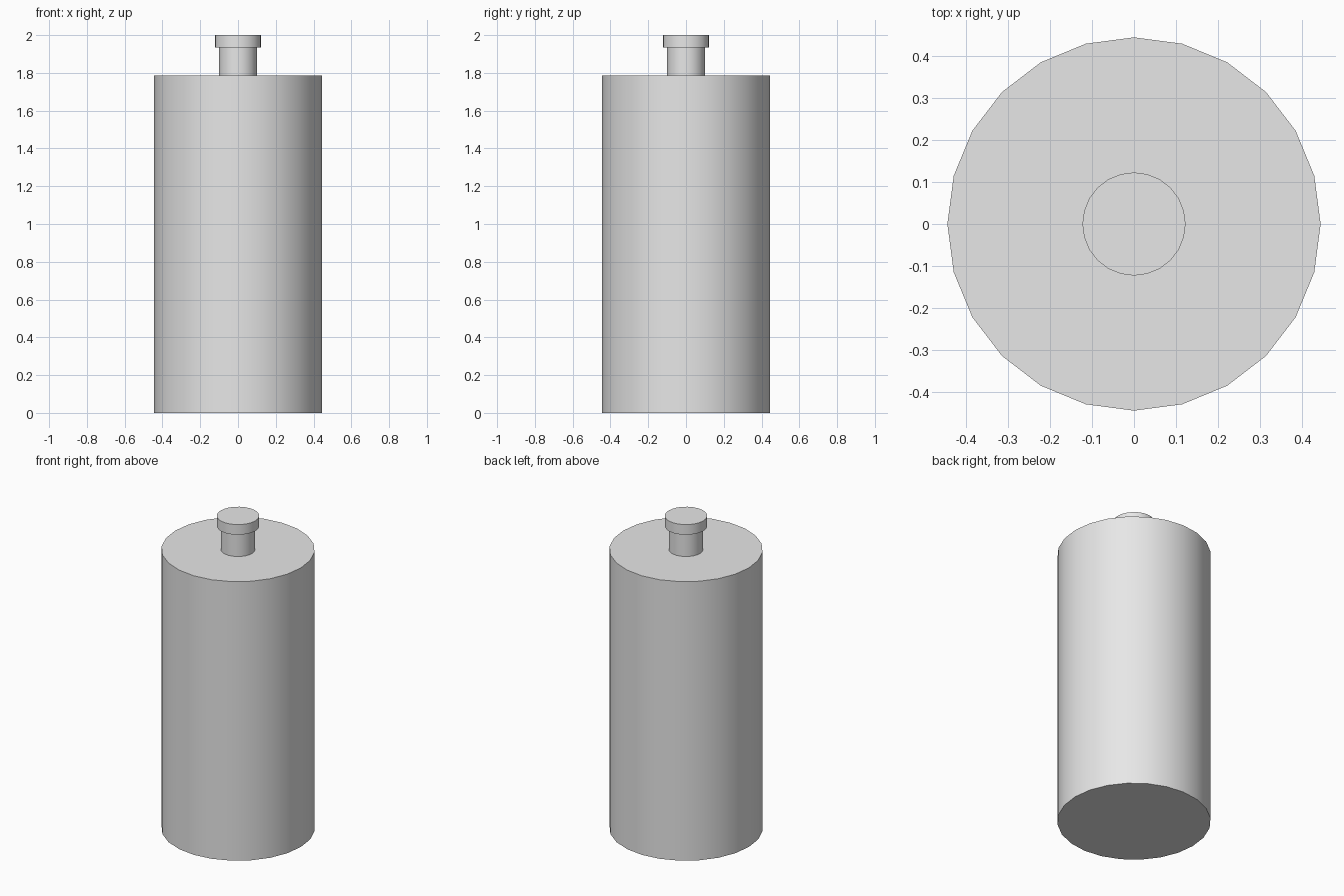
import bpy
import math

cube = bpy.data.objects.get("Cube")
if cube:
    bpy.data.objects.remove(cube, do_unlink=True)

# Single plain grey
grey = bpy.data.materials.new("plain grey")
grey.use_nodes = True
COLOUR = (0.8, 0.8, 0.8, 1.0)
grey.diffuse_color = COLOUR
grey.node_tree.nodes["Principled BSDF"].inputs["Base Color"].default_value = COLOUR


def upright_cylinder(name, radius, bottom, top, sides=24):
    """Capped cylinder between two heights, with a corner on the x axis."""
    bpy.ops.mesh.primitive_cylinder_add(
        vertices=sides, radius=radius, depth=top - bottom,
        location=(0, 0, (bottom + top) / 2))
    obj = bpy.context.object
    obj.name = name
    obj.data.name = name
    obj.data.materials.append(grey)
    bpy.ops.object.shade_smooth_by_angle(angle=math.radians(30))
    return obj


# Main body, narrow neck sunk slightly into its neighbours, and wider lid
upright_cylinder("body", 0.445, 0.0, 1.785)
upright_cylinder("neck", 0.10, 1.775, 1.945)
upright_cylinder("lid", 0.123, 1.935, 2.0)
